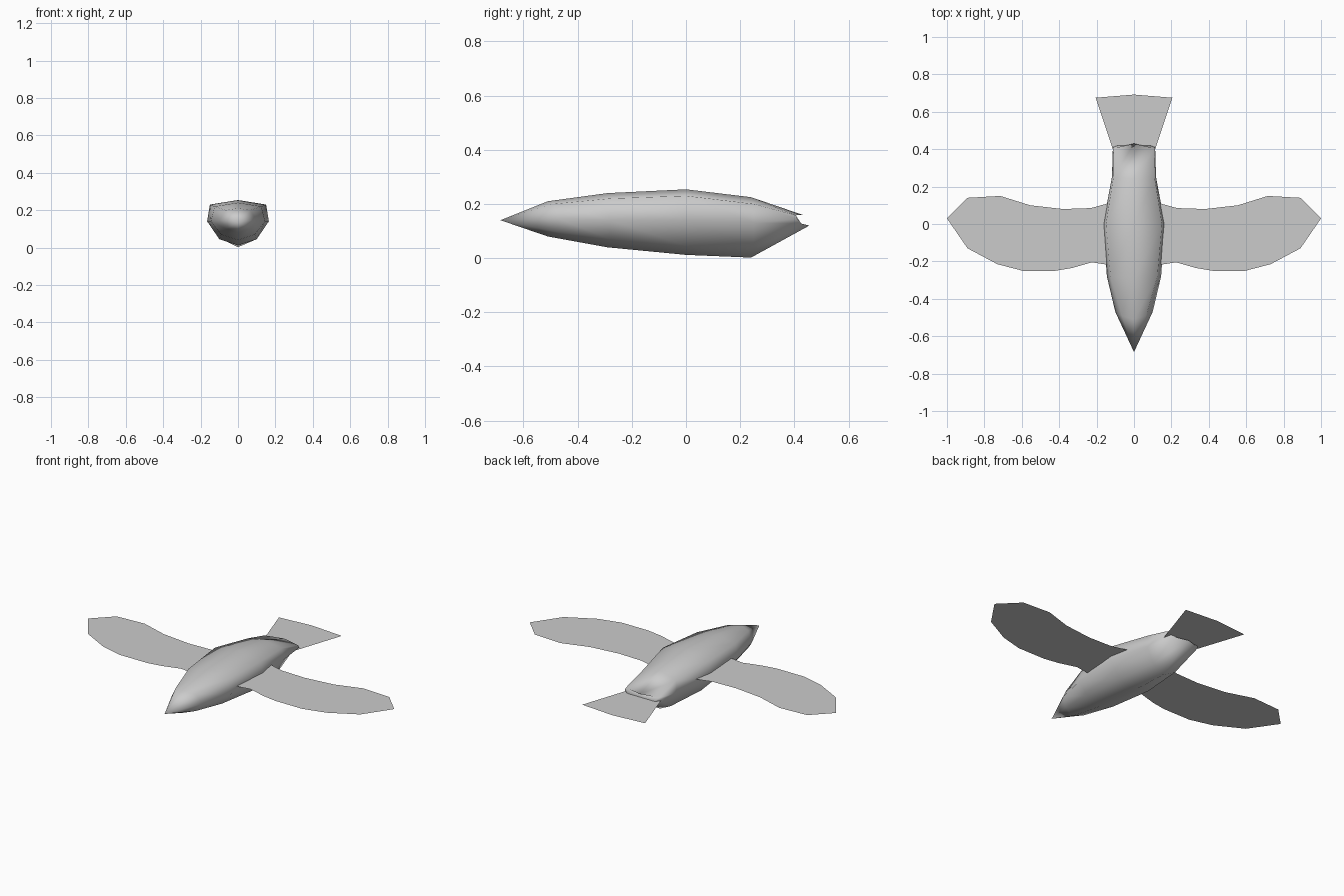
import bpy, bmesh

if "Cube" in bpy.data.objects:
    bpy.data.objects.remove(bpy.data.objects["Cube"])

grey = bpy.data.materials.new("plain grey")
grey.diffuse_color = (0.6, 0.6, 0.6, 1)
grey.use_nodes = True
grey.node_tree.nodes["Principled BSDF"].inputs["Base Color"].default_value = grey.diffuse_color


def make_object(name, bm, smooth=False):
    me = bpy.data.meshes.new(name)
    for f in bm.faces:
        f.smooth = smooth
    bm.to_mesh(me)
    bm.free()
    me.materials.append(grey)
    ob = bpy.data.objects.new(name, me)
    bpy.context.collection.objects.link(ob)
    return ob


def sheet(name, outline, z):
    """Thin flat surface facing up from an x, y outline."""
    bm = bmesh.new()
    f = bm.faces.new([bm.verts.new((x, y, z)) for x, y in outline])
    f.normal_update()
    if f.normal.z < 0:
        f.normal_flip()
    return make_object(name, bm)


# Body: eight-sided rings from head to rump, as half sections (x, y, z)
# listed from the top ridge round to the keel
sections = [
    [(0, -.51, .21), (.065, -.49, .20), (.10, -.47, .145), (.065, -.49, .10), (0, -.51, .08)],
    [(0, -.29, .24), (.125, -.28, .22), (.145, -.28, .14), (.09, -.28, .07), (0, -.29, .04)],
    [(0, 0, .254), (.15, 0, .23), (.165, 0, .14), (.10, 0, .045), (0, 0, .012)],
    [(0, .24, .225), (.11, .25, .20), (.118, .25, .13), (.075, .25, .04), (0, .24, .002)],
    [(0, .43, .16), (.11, .405, .158), (.113, .41, .145), (.075, .425, .128), (0, .455, .12)],
]
bm = bmesh.new()
rings = []
for half in sections:
    full = half + [(-x, y, z) for x, y, z in half[-2:0:-1]]
    rings.append([bm.verts.new(p) for p in full])
for a, b in zip(rings, rings[1:]):
    for i in range(8):
        j = (i + 1) % 8
        bm.faces.new((a[i], a[j], b[j], b[i]))
# pointed beak and closed rump
beak = bm.verts.new((0, -.685, .14))
for i in range(8):
    bm.faces.new((beak, rings[0][(i + 1) % 8], rings[0][i]))
bm.faces.new(rings[-1])
bmesh.ops.triangulate(bm, faces=[f for f in bm.faces if len(f.verts) > 4])
bmesh.ops.recalc_face_normals(bm, faces=bm.faces)
make_object("body", bm, smooth=True)

# Wings: mirrored flat outlines running into the body
wing = [(.10, -.22), (.16, -.215), (.225, -.205), (.33, -.235), (.42, -.25),
        (.595, -.25), (.73, -.215), (.89, -.13), (1, .03), (.89, .14),
        (.715, .15), (.555, .10), (.38, .08), (.23, .085), (.14, .11), (.10, .12)]
for side, name in ((1, "right_wing"), (-1, "left_wing")):
    sheet(name, [(side * x, y) for x, y in wing], .163)

# Tail fan
sheet("tail", [(-.10, .36), (.10, .36), (.205, .675), (0, .692), (-.205, .675)], .136)
